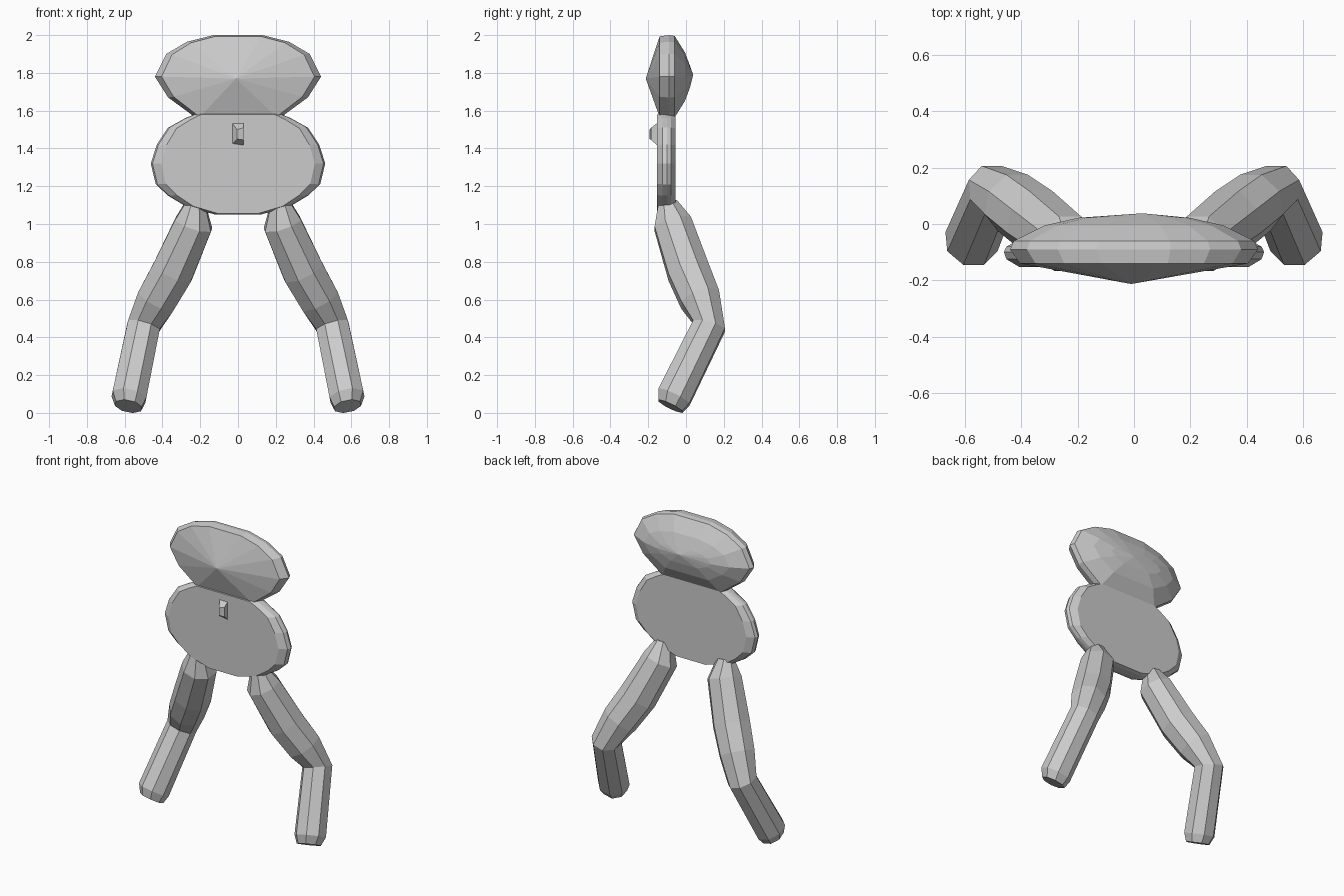
import bpy, bmesh, math
from mathutils import Vector

if "Cube" in bpy.data.objects:
    bpy.data.objects.remove(bpy.data.objects["Cube"])


def loft(name, rings, start=None, end=None):
    """Skin equal-sized rings; each end is a flat cap or a fan to an apex."""
    bm = bmesh.new()
    loops = [[bm.verts.new(p) for p in ring] for ring in rings]
    n = len(loops[0])
    for a, b in zip(loops, loops[1:]):
        for i in range(n):
            j = (i + 1) % n
            bm.faces.new((a[i], a[j], b[j], b[i]))
    for loop, apex in ((loops[0], start), (loops[-1], end)):
        if apex is None:
            bm.faces.new(loop)
        else:
            tip = bm.verts.new(apex)
            for i in range(n):
                bm.faces.new((loop[i], loop[(i + 1) % n], tip))
    bmesh.ops.recalc_face_normals(bm, faces=bm.faces[:])
    mesh = bpy.data.meshes.new(name)
    bm.to_mesh(mesh)
    bm.free()
    obj = bpy.data.objects.new(name, mesh)
    bpy.context.collection.objects.link(obj)
    return obj


def outline_rings(half, z_mid, layers):
    """Mirror a half outline (x, z) and scale it at each depth layer (y, sx, sz)."""
    full = half + [(-x, z) for x, z in reversed(half)]
    return [[(x * sx, y, z_mid + (z - z_mid) * sz) for x, z in full]
            for y, sx, sz in layers]


# Head: faceted lens with a front and a back peak
head_half = [(0.13, 2.0), (0.27, 1.965), (0.38, 1.90), (0.44, 1.78),
             (0.37, 1.67), (0.22, 1.56)]
loft("head", outline_rings(head_half, 1.78, [
    (-0.14, 0.92, 0.97), (-0.09, 1.0, 1.0), (-0.06, 0.97, 0.98),
    (-0.005, 0.72, 0.58), (0.022, 0.45, 0.25)]),
    start=(-0.01, -0.213, 1.77), end=(0.03, 0.038, 1.79))

# Torso: flat slab with a rounded rim
torso_half = [(0.22, 1.585), (0.28, 1.56), (0.37, 1.51), (0.43, 1.42), (0.462, 1.32),
              (0.435, 1.21), (0.37, 1.15), (0.27, 1.09), (0.12, 1.05)]
loft("torso", outline_rings(torso_half, 1.32, [
    (-0.153, 0.88, 0.98), (-0.125, 0.98, 1.0), (-0.10, 1.0, 1.0),
    (-0.08, 0.98, 1.0), (-0.055, 0.88, 0.98)]))

# Nose: small wedge on the chest front
loft("nose", [
    [(-0.035, -0.145, 1.42), (0.03, -0.145, 1.41), (0.03, -0.145, 1.54), (-0.035, -0.145, 1.54)],
    [(-0.005, -0.192, 1.45), (0.03, -0.185, 1.445), (0.03, -0.185, 1.51), (-0.005, -0.192, 1.50)]])

# Legs: octagonal tubes bent at the knee, (x, y, z, radius) from hip to foot
leg_path = [(0.225, -0.098, 1.115, 0.05), (0.235, -0.07, 1.0, 0.1),
            (0.345, 0.012, 0.75, 0.11), (0.43, 0.075, 0.6, 0.105),
            (0.5, 0.122, 0.46, 0.087), (0.577, -0.063, 0.085, 0.091),
            (0.58, -0.082, 0.035, 0.07)]
for side, label in ((1, "right"), (-1, "left")):
    pts = [Vector(p[:3]) for p in leg_path]
    rings = []
    for i, p in enumerate(pts):
        d = (pts[min(i + 1, len(pts) - 1)] - pts[max(i - 1, 0)]).normalized()
        if i >= 5:
            d = (pts[5] - pts[4]).normalized()
        u = Vector((0, 1, 0)).cross(d).normalized()
        v = d.cross(u)
        r = leg_path[i][3] / math.cos(math.pi / 8)
        ring = []
        for k in range(8):
            a = math.pi / 8 + k * math.pi / 4
            q = p + r * (math.cos(a) * u + math.sin(a) * v)
            ring.append((q.x * side, q.y, q.z))
        rings.append(ring)
    loft(label + "_leg", rings)
